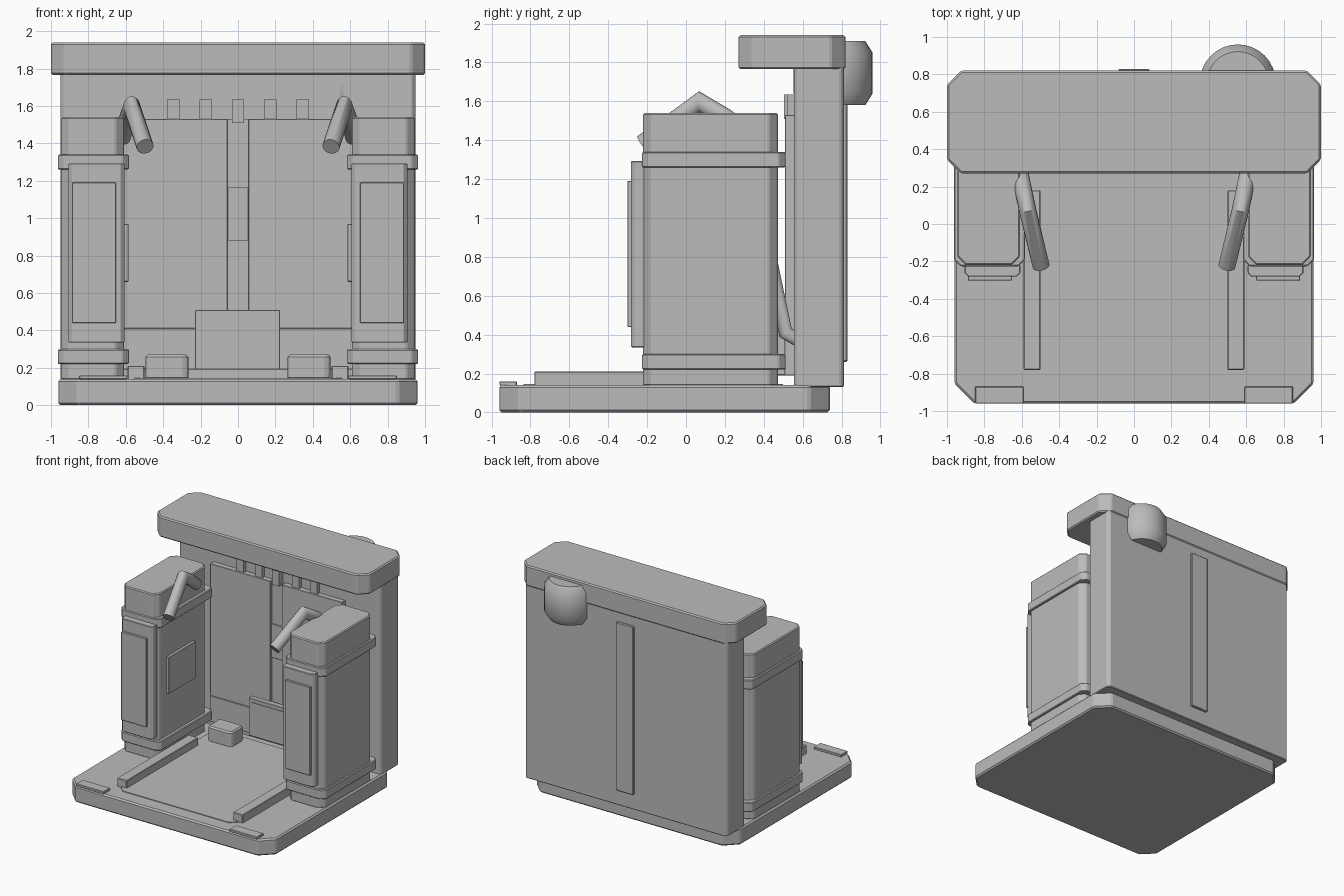
import bpy, bmesh, math
from mathutils import Vector

if "Cube" in bpy.data.objects:
    bpy.data.objects.remove(bpy.data.objects["Cube"])

grey = bpy.data.materials.new("mid_grey")
grey.diffuse_color = (0.5, 0.5, 0.5, 1)
grey.use_nodes = True
grey.node_tree.nodes["Principled BSDF"].inputs["Base Color"].default_value = grey.diffuse_color


def finish(name, bm, smooth=False):
    bmesh.ops.recalc_face_normals(bm, faces=bm.faces)
    me = bpy.data.meshes.new(name)
    bm.to_mesh(me)
    bm.free()
    me.materials.append(grey)
    ob = bpy.data.objects.new(name, me)
    bpy.context.collection.objects.link(ob)
    if smooth:
        bpy.ops.object.select_all(action='DESELECT')
        ob.select_set(True)
        bpy.context.view_layer.objects.active = ob
        bpy.ops.object.shade_smooth_by_angle(angle=math.radians(50))
    return ob


def box(name, x, y, z, chamfer=0, bevel=0, segs=1):
    """Box from (min, max) ranges; chamfer cuts upright corners, bevel softens every edge."""
    bm = bmesh.new()
    bmesh.ops.create_cube(bm, size=1)
    for v in bm.verts:
        v.co = Vector([r[0] if c < 0 else r[1] for c, r in zip(v.co, (x, y, z))])
    if chamfer:
        up = [e for e in bm.edges if abs(e.verts[0].co.z - e.verts[1].co.z) > 1e-4]
        bmesh.ops.bevel(bm, geom=up, offset=chamfer, segments=segs, profile=0.5, affect='EDGES')
    if bevel:
        sharp = [e for e in bm.edges if e.calc_face_angle(0) > 0.6]
        bmesh.ops.bevel(bm, geom=sharp, offset=bevel, segments=1, profile=0.5, affect='EDGES')
    return finish(name, bm)


def pair(name, x, y, z, **kw):
    """Mirrored pair of boxes; x is given for the right side."""
    box(name + "_right", x, y, z, **kw)
    box(name + "_left", (-x[1], -x[0]), y, z, **kw)


def tube(name, pts, radius, sides=20):
    """Round bar along a bent path with mitred joints."""
    pts = [Vector(p) for p in pts]
    bm = bmesh.new()
    rings = []
    for i, p in enumerate(pts):
        d_in = (p - pts[i - 1]).normalized() if i else (pts[1] - p).normalized()
        d_out = (pts[i + 1] - p).normalized() if i < len(pts) - 1 else d_in
        t = (d_in + d_out).normalized()
        side = Vector((1, 0, 0))
        side = (side - t * side.dot(t)).normalized()
        up = t.cross(side)
        stretch = 1 / max(0.5, t.dot(d_in))
        rings.append([bm.verts.new(p + side * radius * math.cos(a) + up * radius * stretch * math.sin(a))
                      for a in (2 * math.pi * k / sides for k in range(sides))])
    for a, b in zip(rings, rings[1:]):
        for k in range(sides):
            bm.faces.new((a[k], a[(k + 1) % sides], b[(k + 1) % sides], b[k]))
    bm.faces.new(rings[0])
    bm.faces.new(rings[-1])
    return finish(name, bm, True)


# Floor
box("base", (-0.96, 0.96), (-0.96, 0.74), (0, 0.14), chamfer=0.105, bevel=0.012)
box("floor_plate", (-0.56, 0.56), (-0.835, 0.5), (0.13, 0.146), chamfer=0.06)
pair("floor_rail", (0.5, 0.59), (-0.78, 0.18), (0.135, 0.21), bevel=0.004)
pair("corner_tab", (0.59, 0.85), (-0.96, -0.87), (0.138, 0.16), bevel=0.004)
pair("floor_block", (0.265, 0.495), (0.29, 0.46), (0.135, 0.27), chamfer=0.02, bevel=0.012)

# Rear wall and roof
box("rear_wall", (-0.95, 0.95), (0.555, 0.812), (0.13, 1.8), chamfer=0.02, bevel=0.006)
box("roof", (-1, 1), (0.27, 0.82), (1.765, 1.94), chamfer=0.075, bevel=0.01)
pair("wall_panel", (0.055, 0.62), (0.51, 0.56), (0.41, 1.53), bevel=0.003)
box("kick_panel", (-0.62, 0.62), (0.507, 0.56), (0.19, 0.41), bevel=0.003)
box("centre_strip", (-0.055, 0.055), (0.535, 0.56), (0.41, 1.53))
box("centre_latch", (-0.055, 0.055), (0.522, 0.56), (0.88, 1.165), bevel=0.002)
for i in range(5):
    cx = (i - 2) * 0.173
    box(f"wall_tooth_{i + 1}", (cx - 0.033, cx + 0.033), (0.505 if i == 2 else 0.522, 0.56),
        (1.51 if i == 2 else 1.525, 1.635))
box("rear_strip", (-0.083, 0.083), (0.80, 0.83), (0.26, 1.69), bevel=0.006)

# Screen at the foot of the wall
box("screen_frame", (-0.23, 0.225), (0.47, 0.52), (0.19, 0.51), bevel=0.004)
box("screen_face", (-0.2, 0.195), (0.464, 0.472), (0.22, 0.48))

# Pillars with bands and panels
pair("pillar", (0.61, 0.945), (-0.22, 0.472), (0.135, 1.54), chamfer=0.045, bevel=0.008)
for label, z in (("lower", (0.22, 0.3)), ("upper", (1.26, 1.34))):
    pair(f"{label}_band", (0.583, 0.963), (-0.226, 0.512), z, chamfer=0.035, bevel=0.006)
pair("pillar_panel", (0.608, 0.906), (-0.282, -0.2), (0.335, 1.293), chamfer=0.02, bevel=0.004)
pair("pillar_inset", (0.652, 0.888), (-0.302, -0.27), (0.44, 1.19), bevel=0.003)
pair("pillar_side_plate", (0.585, 0.62), (-0.09, 0.27), (0.66, 0.97), bevel=0.003)

# Bent arms and cables behind the pillars
for label, s in (("right", 1), ("left", -1)):
    tube(f"arm_{label}", [(s * 0.62, 0.32, 1.43), (s * 0.595, 0.2, 1.52), (s * 0.568, 0.07, 1.597),
                          (s * 0.497, -0.223, 1.383)], 0.046)
    tube(f"cable_{label}", [(s * 0.77, 0.42, 0.85), (s * 0.77, 0.512, 0.41), (s * 0.77, 0.6, 0.36)], 0.035)

# Rounded drum on the rear wall
bm = bmesh.new()
n = 32
rings = []
for r, z in ((0.165, 1.58), (0.203, 1.64), (0.203, 1.85), (0.165, 1.91)):
    rings.append([bm.verts.new((0.555 + r * math.cos(2 * math.pi * k / n),
                                0.757 + r * math.sin(2 * math.pi * k / n), z)) for k in range(n)])
for a, b in zip(rings, rings[1:]):
    for k in range(n):
        bm.faces.new((a[k], a[(k + 1) % n], b[(k + 1) % n], b[k]))
bm.faces.new(rings[0])
bm.faces.new(rings[-1])
finish("rear_drum", bm, True)
